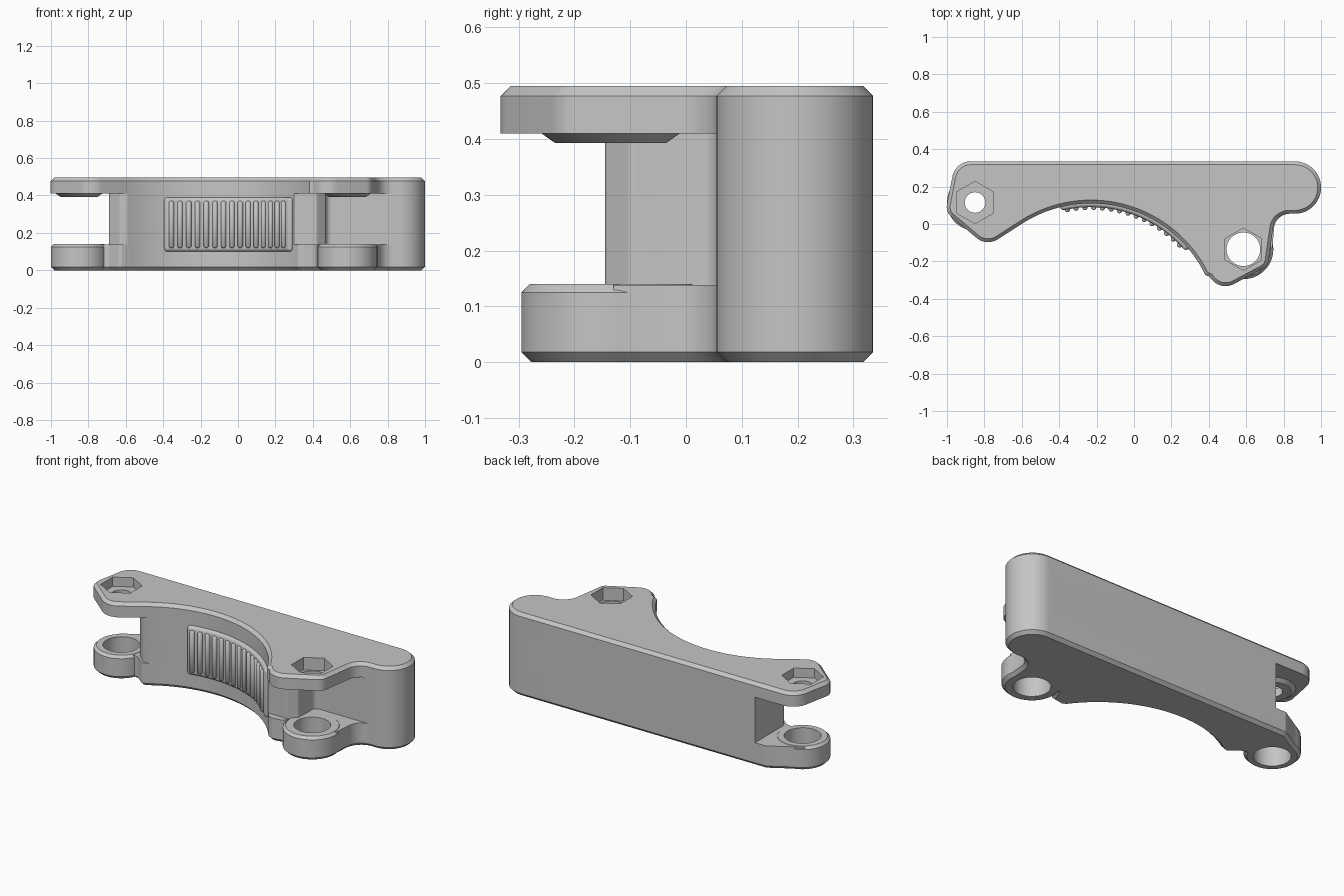
import bpy, bmesh
from math import cos, sin, radians
from mathutils import Vector

if "Cube" in bpy.data.objects:
    bpy.data.objects.remove(bpy.data.objects["Cube"])

grey = bpy.data.materials.new("plain grey")
grey.use_nodes = True
GREY = (0.56, 0.56, 0.56, 1)
grey.diffuse_color = GREY
grey.node_tree.nodes["Principled BSDF"].inputs["Base Color"].default_value = GREY

LUGS = {"left": (-0.85, 0.115), "right": (0.585, -0.135)}
GRIP = (-0.23, -0.57)      # centre of the concave front
GRIP_R = 0.68
CHAMFER = 0.018


def arc(centre, r, a0, a1, n):
    """Points along an arc, as sharp outline corners."""
    angles = [radians(a0 + (a1 - a0) * i / n) for i in range(n + 1)]
    return [(centre[0] + r * cos(a), centre[1] + r * sin(a), 0) for a in angles]


def rounded(corners, steps=10):
    """Turn (x, y, radius) corners into a smooth outline."""
    out = []
    for i, (x, y, r) in enumerate(corners):
        p = Vector((x, y))
        if r == 0:
            out.append(p)
            continue
        u = (Vector(corners[i - 1][:2]) - p).normalized()
        v = (Vector(corners[(i + 1) % len(corners)][:2]) - p).normalized()
        half = u.angle(v) / 2
        c = p + (u + v).normalized() * r / sin(half)
        reach = r * cos(half) / sin(half)
        a, b = p + u * reach - c, p + v * reach - c
        out += [c + a.lerp(b, k / steps).normalized() * r for k in range(steps + 1)]
    return out


def finish(name, bm):
    bmesh.ops.recalc_face_normals(bm, faces=bm.faces)
    me = bpy.data.meshes.new(name)
    bm.to_mesh(me)
    bm.free()
    ob = bpy.data.objects.new(name, me)
    bpy.context.collection.objects.link(ob)
    me.materials.append(grey)
    return ob


def prism(name, outline, z0, z1, low=0, high=0):
    """Extrude an outline upward, with optional chamfers on its rims."""
    bm = bmesh.new()
    base = bm.faces.new([bm.verts.new((p[0], p[1], z0)) for p in outline])
    made = bmesh.ops.extrude_face_region(bm, geom=[base], use_keep_orig=True)["geom"]
    tops = [g for g in made if isinstance(g, bmesh.types.BMVert)]
    bmesh.ops.translate(bm, verts=tops, vec=(0, 0, z1 - z0))
    for z, width in ((z0, low), (z1, high)):
        if width:
            rim = [e for e in bm.edges if all(abs(v.co.z - z) < 1e-5 for v in e.verts)]
            bmesh.ops.bevel(bm, geom=rim, offset=width, segments=1, affect='EDGES')
    return finish(name, bm)


def circle(centre, r, n=64):
    return arc(centre, r, 0, 360 - 360 / n, n - 1)


def cone(name, at, r1, r2, depth, along_y=False):
    """Cylinder or cone starting at a point and running up or backward."""
    bm = bmesh.new()
    bmesh.ops.create_cone(bm, cap_ends=True, segments=48, radius1=r1, radius2=r2, depth=depth)
    for v in bm.verts:
        x, y, z = v.co.x, v.co.y, v.co.z + depth / 2
        v.co = Vector(at) + (Vector((x, z, y)) if along_y else Vector((x, y, z)))
    return finish(name, bm)


def apply(ob, mod):
    bpy.context.view_layer.objects.active = ob
    bpy.ops.object.modifier_apply(modifier=mod.name)


def combine(ob, others, operation):
    for other in others:
        mod = ob.modifiers.new("combine", 'BOOLEAN')
        mod.operation, mod.solver, mod.object = operation, 'EXACT', other
        apply(ob, mod)
        bpy.data.objects.remove(other)


def smooth(ob, angle=25):
    bpy.ops.object.select_all(action='DESELECT')
    ob.select_set(True)
    bpy.context.view_layer.objects.active = ob
    bpy.ops.object.shade_smooth_by_angle(angle=radians(angle))


# Outlines, clockwise from the back right corner
end = [(1, 0.335, 0.139), (1, 0.055, 0.139)]
top_outline = rounded(
    end + [(0.755, 0.055, 0.085), (0.715, -0.225, 0.06)]
    + arc((0.49, -0.235), 0.097, -65, -150, 12)
    + arc(GRIP, GRIP_R, 26, 123, 64)
    + arc((-0.78, 0), 0.097, -60, -130, 10)
    + [(-1.008, 0.065, 0.07), (-0.955, 0.335, 0.1)])
bottom_outline = rounded(
    end + [(0.755, 0.055, 0.085), (0.74, -0.13, 0), (0.585, -0.135, 0),
           (0.45, -0.1, 0), (0.42, -0.175, 0.025), (0.35, -0.185, 0.015)]
    + arc(GRIP, GRIP_R, 36, 122, 60)
    + [(-0.63, -0.01, 0.02), (-0.69, 0.04, 0.02), (-0.73, 0.05, 0),
       (-0.85, 0.115, 0), (-0.945, 0.227, 0), (-0.76, 0.335, 0.03)])
web_outline = rounded(
    end + [(0.47, 0.055, 0.03), (0.47, -0.1, 0.02), (0.42, -0.145, 0.02)]
    + arc(GRIP, GRIP_R, 39, 122, 60)
    + [(-0.63, 0.005, 0.02), (-0.69, 0.06, 0.02), (-0.69, 0.335, 0)])

# Body: two plates joined by a web, with round lugs and clamping bosses
body = prism("bracket_body", top_outline, 0.41, 0.495, high=CHAMFER)
extras = [prism("web", web_outline, 0.12, 0.43),
          prism("bottom_plate", bottom_outline, 0, 0.138, low=CHAMFER)]
for side, (x, y) in LUGS.items():
    r = 0.15 if side == "left" else 0.16
    extras.append(prism("lug", circle((x, y), r), 0, 0.14, CHAMFER, 0.015))
    extras.append(cone("boss", (x, y, 0.393), 0.1, 0.127, 0.019))
combine(body, extras, 'UNION')

# Pivot holes and hexagonal nut pockets
cutters = []
for side, (x, y) in LUGS.items():
    hexagon = arc((x, y), 0.113, 30, 330, 5)
    pocket_floor = 0.44 if side == "left" else 0.42
    cutters.append(prism("nut_pocket", hexagon, pocket_floor, 0.6))
    cutters.append(cone("lug_hole", (x, y, -0.1), 0.1, 0.1, 0.3))
    top_r = 0.055 if side == "left" else 0.09
    cutters.append(cone("plate_hole", (x, y, 0.3), top_r, top_r, 0.3))

# Counterbored screw holes running front to back
for x, face in ((-0.49, 0.06), (0.74, 0.055)):
    cutters.append(cone("mouth", (x, face - 0.12, 0.25), 0.108, 0.108, 0.135, True))
    cutters.append(cone("bore", (x, face - 0.1, 0.25), 0.088, 0.088, 0.2, True))
    cutters.append(cone("screw_hole", (x, -0.1, 0.25), 0.053, 0.053, 0.6, True))
combine(body, cutters, 'DIFFERENCE')
smooth(body)

# Cushioned grip on the concave front
pad_shape = arc(GRIP, 0.66, 40, 104, 40) + arc(GRIP, 0.71, 104, 40, 40)
pad = prism("grip_pad", pad_shape, 0.1, 0.39)
bevel = pad.modifiers.new("soft edge", 'BEVEL')
bevel.width, bevel.segments, bevel.limit_method = 0.024, 4, 'ANGLE'
apply(pad, bevel)
smooth(pad, 40)

# Upright ribs across the grip
RIBS = 15
for i, (x, y, _) in enumerate(arc(GRIP, 0.659, 44, 101, RIBS - 1)):
    rib = prism(f"grip_rib_{i + 1}", circle((x, y), 0.014, 16), 0.12, 0.37, 0.007, 0.007)
    smooth(rib, 50)
